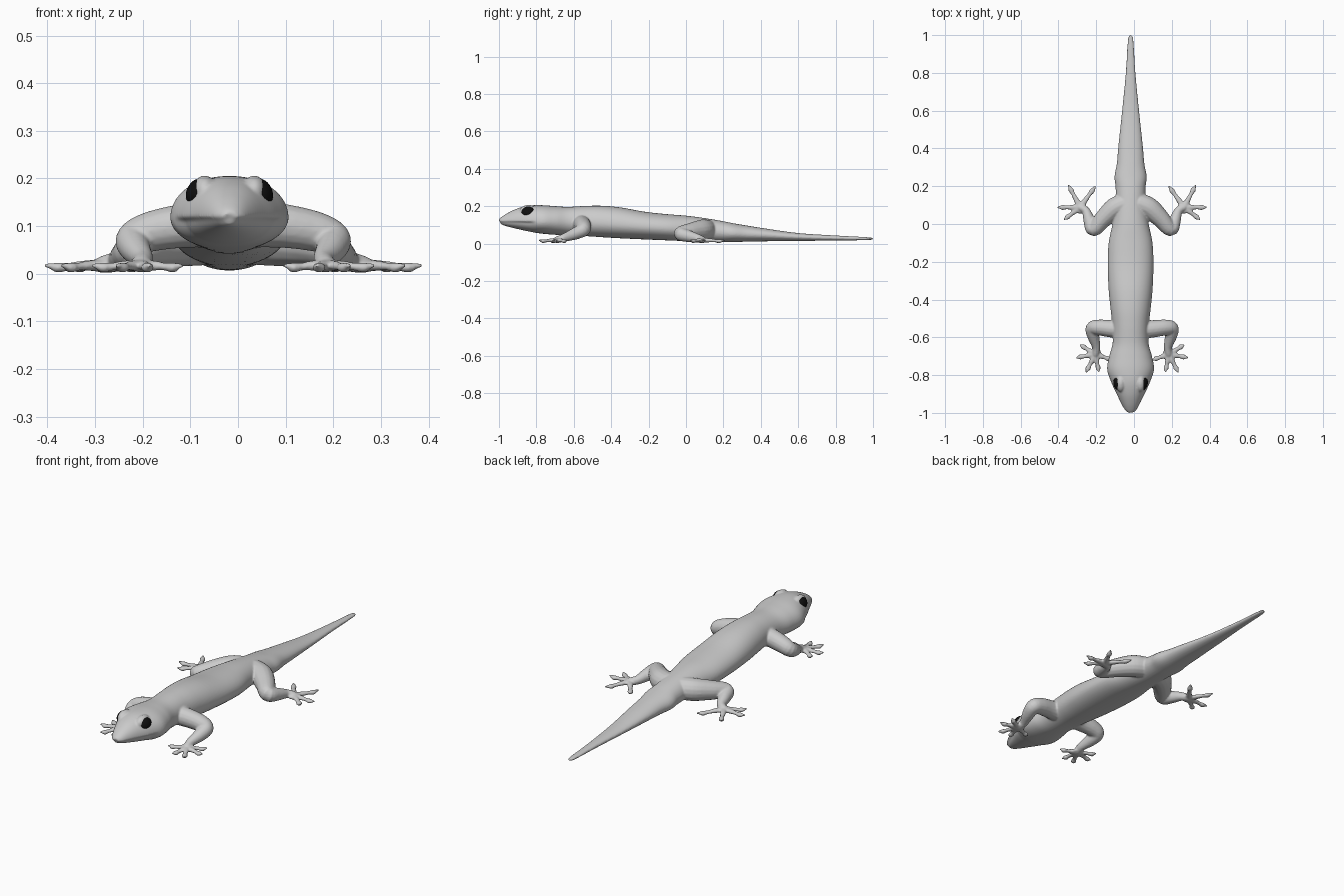
import bpy, bmesh, math
from mathutils import Vector, Matrix

if "Cube" in bpy.data.objects:
    bpy.data.objects.remove(bpy.data.objects["Cube"])

BODY_X = -0.018   # body centre line
LIMB_X = -0.01    # mirror line of the limbs


def smooth_path(pts, steps):
    """Catmull-Rom interpolation of tuples of any length."""
    out = []
    for i in range(len(pts) - 1):
        p0, p1, p2 = pts[max(i - 1, 0)], pts[i], pts[i + 1]
        p3 = pts[min(i + 2, len(pts) - 1)]
        for s in range(steps):
            t = s / steps
            out.append([0.5 * (2 * b + (c - a) * t + (2 * a - 5 * b + 4 * c - d) * t * t
                               + (3 * b - a - 3 * c + d) * t ** 3)
                        for a, b, c, d in zip(p0, p1, p2, p3)])
    out.append(list(pts[-1]))
    return out


def loft(bm, rings):
    """Closed skin over a list of equally long rings."""
    vs = [[bm.verts.new(p) for p in r] for r in rings]
    n = len(vs[0])
    for a, b in zip(vs, vs[1:]):
        for i in range(n):
            bm.faces.new((a[i], a[(i + 1) % n], b[(i + 1) % n], b[i]))
    bm.faces.new(vs[0])
    bm.faces.new(vs[-1])


def tube(bm, pts, side, flat=1.0, steps=5, n=16):
    """Tapering tube through (x, y, z, radius), mirrored by side."""
    path = smooth_path(pts, steps)
    pos = [Vector((LIMB_X + side * (p[0] - LIMB_X), p[1], p[2])) for p in path]
    rings = []
    for i, c in enumerate(pos):
        t = (pos[min(i + 1, len(pos) - 1)] - pos[max(i - 1, 0)]).normalized()
        u = t.cross(Vector((0, 0, 1))).normalized()
        w = u.cross(t)
        r = max(path[i][3], 0.002)
        rings.append([c + u * r * math.cos(2 * math.pi * k / n)
                      + w * r * flat * math.sin(2 * math.pi * k / n) for k in range(n)])
    loft(bm, rings)


bm = bmesh.new()

# Head, torso and tail: y, half width, top z, widest z, bottom z
profile = [
    (-1.0, .012, .130, .117, .106), (-.985, .030, .143, .117, .098),
    (-.95, .050, .165, .117, .088), (-.90, .074, .188, .116, .076),
    (-.84, .102, .203, .114, .063), (-.77, .124, .205, .118, .053),
    (-.70, .113, .200, .118, .047), (-.63, .095, .196, .115, .043),
    (-.54, .096, .201, .112, .040), (-.45, .106, .202, .108, .034),
    (-.35, .116, .193, .100, .028), (-.22, .121, .170, .090, .022),
    (-.10, .116, .157, .082, .017), (0.0, .096, .149, .075, .013),
    (.10, .081, .136, .068, .009), (.19, .079, .121, .060, .007),
    (.25, .085, .109, .054, .008), (.32, .073, .097, .050, .010),
    (.42, .064, .081, .046, .012), (.60, .045, .056, .036, .014),
    (.80, .026, .043, .030, .016), (.95, .017, .035, .027, .018),
    (.99, .012, .032, .026, .020), (1.0, .005, .029, .026, .023)]
rings = []
for y, hw, zt, zm, zb in smooth_path(profile, 5):
    ring = []
    jaw = max(0.0, min(1.0, (-.80 - y) / .04))   # recessed lower jaw
    for k in range(64):
        a = 2 * math.pi * (k + .5) / 64
        c, s = math.cos(a), math.sin(a)
        x = hw * math.copysign(abs(c) ** .92, c)
        if s > 0:
            z = zm + (zt - zm) * s
        else:
            z = zm + (zm - zb) * s
            x *= 1 - .09 * jaw
        ring.append((BODY_X + x, y + (.008 * jaw if s < 0 else 0), z))
    rings.append(ring)
loft(bm, rings)

# Limbs: x, y, z, radius
front_leg = [(.03, -.56, .105, .050), (.10, -.555, .100, .046), (.165, -.548, .088, .042),
             (.200, -.553, .072, .037), (.195, -.595, .052, .032), (.180, -.65, .032, .022),
             (.183, -.69, .020, .018), (.185, -.71, .016, .008)]
hind_leg = [(.02, .11, .075, .055), (.08, .085, .072, .056), (.14, .030, .064, .048),
            (.195, -.028, .052, .038), (.217, .020, .038, .031), (.235, .070, .026, .022),
            (.265, .088, .019, .018), (.285, .095, .015, .008)]
feet = [
    ((.185, -.69), [(.288, -.708), (.235, -.787), (.165, -.785), (.095, -.72), (.268, -.638)]),
    ((.265, .088), [(.182, .203), (.328, .208), (.387, .088), (.352, .022)])]

for side in (1, -1):
    tube(bm, front_leg, side)
    tube(bm, hind_leg, side)
    for (px, py), tips in feet:
        # palm
        m = Matrix.Translation((LIMB_X + side * (px - LIMB_X), py, .017)) \
            @ Matrix.Diagonal((.034, .034, .013, 1))
        bmesh.ops.create_uvsphere(bm, u_segments=20, v_segments=12, radius=1, matrix=m)
        # toes with a wider pad and a small claw
        for tx, ty in tips:
            def at(t, z, r):
                return (px + (tx - px) * t, py + (ty - py) * t, z, r)
            tube(bm, [at(0, .018, .018), at(.35, .017, .014), at(.58, .015, .011),
                      at(.76, .013, .0145), at(.88, .016, .009), at(1, .018, .004)],
                 side, flat=.75, steps=4, n=12)
    # brow bulge round the eye
    m = Matrix.Translation((BODY_X + side * .052, -.842, .172)) \
        @ Matrix.Diagonal((.027, .048, .034, 1))
    bmesh.ops.create_uvsphere(bm, u_segments=24, v_segments=16, radius=1, matrix=m)

bmesh.ops.recalc_face_normals(bm, faces=bm.faces)
mesh = bpy.data.meshes.new("lizard_body")
bm.to_mesh(mesh)
bm.free()
body = bpy.data.objects.new("lizard_body", mesh)
bpy.context.collection.objects.link(body)

# Blend all the skin parts into one smooth surface
rm = body.modifiers.new("blend", 'REMESH')
rm.mode = 'VOXEL'
rm.voxel_size = .005
rm.use_smooth_shade = True
sm = body.modifiers.new("soften", 'SMOOTH')
sm.factor = .5
sm.iterations = 3

# Eyes
black = bpy.data.materials.new("eye_black")
black.diffuse_color = (.005, .005, .005, 1)
black.use_nodes = True
black.node_tree.nodes["Principled BSDF"].inputs["Base Color"].default_value = black.diffuse_color
for side, name in ((1, "eye_left"), (-1, "eye_right")):
    bpy.ops.mesh.primitive_uv_sphere_add(
        segments=32, ring_count=20, radius=1,
        location=(BODY_X + side * .069, -.846, .172),
        rotation=(0, -side * math.radians(25), side * math.radians(-12)))
    eye = bpy.context.object
    eye.name = name
    eye.scale = (.020, .034, .029)
    eye.data.materials.append(black)
    bpy.ops.object.shade_smooth()
